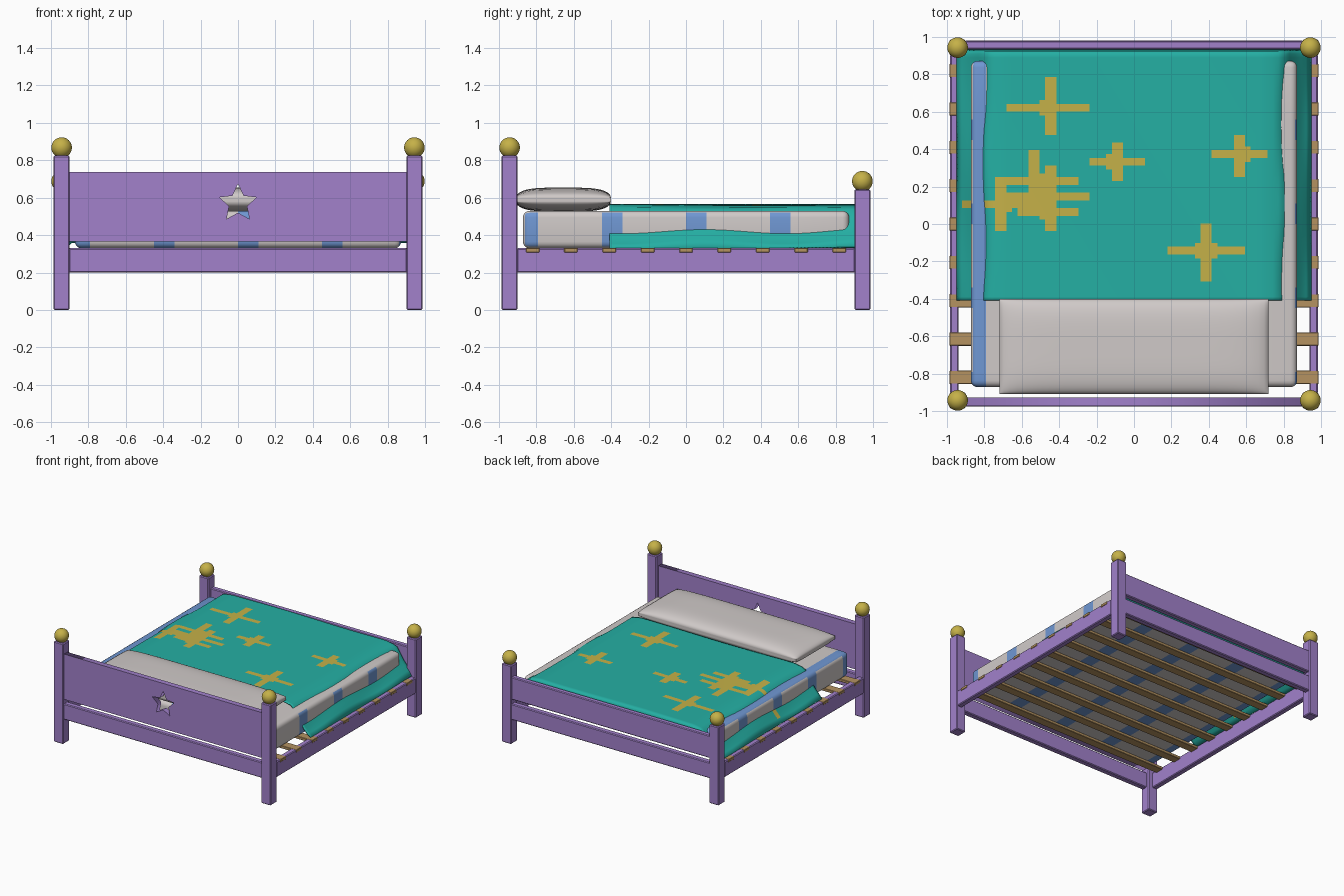
import bpy, bmesh, math
from mathutils import Matrix

if "Cube" in bpy.data.objects:
    bpy.data.objects.remove(bpy.data.objects["Cube"])


def mat(name, r, g, b):
    m = bpy.data.materials.new(name)
    m.diffuse_color = (r, g, b, 1)
    m.use_nodes = True
    m.node_tree.nodes["Principled BSDF"].inputs["Base Color"].default_value = m.diffuse_color
    return m


PURPLE = mat("purple_paint", .36, .22, .60)
GOLD = mat("gold", .56, .44, .065)
TEAL = mat("teal_cloth", .018, .43, .37)
WHITE = mat("off_white_cloth", .63, .59, .58)
BLUE = mat("blue_stripe", .16, .31, .65)
WOOD = mat("slat_wood", .46, .29, .12)


def finish(name, bm, mats, smooth=None):
    me = bpy.data.meshes.new(name)
    bm.to_mesh(me)
    bm.free()
    ob = bpy.data.objects.new(name, me)
    bpy.context.collection.objects.link(ob)
    for m in mats:
        me.materials.append(m)
    if smooth:
        shade(ob, smooth)
    return ob


def select(ob):
    bpy.ops.object.select_all(action='DESELECT')
    ob.select_set(True)
    bpy.context.view_layer.objects.active = ob


def shade(ob, deg):
    select(ob)
    bpy.ops.object.shade_smooth_by_angle(angle=math.radians(deg))


def box_bm(lo, hi, bevel=0.0, segs=1):
    bm = bmesh.new()
    bmesh.ops.create_cube(bm, size=1)
    for v in bm.verts:
        for i in range(3):
            v.co[i] = (lo[i] + hi[i]) / 2 + v.co[i] * (hi[i] - lo[i])
    if bevel:
        bmesh.ops.bevel(bm, geom=bm.edges[:], offset=bevel, segments=segs,
                        profile=0.5, affect='EDGES')
    return bm


def box(name, lo, hi, m, bevel=0.006):
    return finish(name, box_bm(lo, hi, bevel), [m])


# corner posts with ball finials (tall at the head, short at the foot)
for end, y, top in (("head", -.943, .825), ("foot", .943, .645)):
    for side, x in (("left", -.943), ("right", .943)):
        box(f"{end}_post_{side}", (x - .043, y - .043, 0), (x + .043, y + .043, top), PURPLE)
        bm = bmesh.new()
        bmesh.ops.create_uvsphere(bm, u_segments=32, v_segments=16, radius=.055,
                                  matrix=Matrix.Translation((x, y, top + .043)))
        finish(f"{end}_ball_{side}", bm, [GOLD], 40)

# lower rails and foot panel
box("head_rail", (-.905, -.975, .2), (.905, -.927, .33), PURPLE)
box("foot_rail", (-.905, .932, .2), (.905, .98, .33), PURPLE)
box("foot_panel", (-.905, .934, .365), (.905, .978, .55), PURPLE)
for side, s in (("left", -1), ("right", 1)):
    xs = sorted((s * .937, s * .983))
    box(f"side_rail_{side}", (xs[0], -.905, .2), (xs[1], .905, .33), PURPLE)

# headboard panel with a star-shaped hole
cu = bpy.data.curves.new("head_panel", 'CURVE')
cu.dimensions, cu.fill_mode, cu.extrude = '2D', 'BOTH', .022
star = []
for i in range(10):
    a, r = math.pi / 2 + i * math.pi / 5, (.104, .05)[i % 2]
    star.append((r * math.cos(a), .57 + r * math.sin(a)))
for pts in ([(-.905, .365), (.905, .365), (.905, .737), (-.905, .737)], star):
    sp = cu.splines.new('POLY')
    sp.points.add(len(pts) - 1)
    for p, (x, z) in zip(sp.points, pts):
        p.co = (x, z, 0, 1)
    sp.use_cyclic_u = True
cu.materials.append(PURPLE)
panel = bpy.data.objects.new("head_panel", cu)
panel.rotation_euler = (math.pi / 2, 0, 0)
panel.location = (0, -.95, 0)
bpy.context.collection.objects.link(panel)
select(panel)
bpy.ops.object.convert(target='MESH')

# slats
for i in range(9):
    y = (i - 4) * .205
    box(f"slat_{i + 1}", (-.987, y - .036, .308), (.987, y + .036, .331), WOOD, .003)

# mattress with stripes cut into its faces
bm = box_bm((-.872, -.872, .33), (.872, .872, .53), .035, 4)
for axis in range(2):
    for k in range(4):
        for c in (-.9 + .45 * k, -.79 + .45 * k):
            co, no = [0, 0, 0], [0, 0, 0]
            co[axis], no[axis] = c, 1
            bmesh.ops.bisect_plane(bm, geom=bm.verts[:] + bm.edges[:] + bm.faces[:],
                                   plane_co=co, plane_no=no)
bm.normal_update()
for f in bm.faces:
    c = f.calc_center_median()
    t = c.y if abs(f.normal.x) > .7 else c.x
    f.material_index = int((t + .9) % .45 < .11)
finish("mattress", bm, [WHITE, BLUE], 40)

# pillow: two domed sheets meeting at a seam
bm = bmesh.new()
bmesh.ops.create_cube(bm, size=2)
bmesh.ops.subdivide_edges(bm, edges=bm.edges[:], cuts=23, use_grid_fill=True)
for v in bm.verts:
    u, w, t = v.co
    # crowd the grid towards the edges so the rim stays round
    u, w = math.sin(u * math.pi / 2), math.sin(w * math.pi / 2)
    puff = math.sqrt(max(0, (1 - u ** 6) * (1 - w ** 4)))
    v.co = (u * .72, -.655 + w * .253, .59 + t * (.012 + .052 * puff))
finish("pillow", bm, [WHITE], 60)

# blanket: draped sheet, gold crosses coloured by cell
PROFILE = [(0, .563), (.7, .563), (.78, .548), (.80, .53), (.87, .42), (.95, .335)]


def drape(x, y):
    a = abs(x)
    for (x0, z0), (x1, z1) in zip(PROFILE, PROFILE[1:]):
        if a <= x1 + 1e-6:
            z = z0 + (z1 - z0) * (a - x0) / (x1 - x0)
            break
    wave = .003 * math.sin(5 * x + 3 * y)
    if .8 < a < .94:
        wave += .012 * math.sin(7 * y + x)
    return z + wave


# centre x, centre y, half width, half height
CROSSES = [(-.46, .63, .21, .15), (-.1, .33, .15, .11), (.575, .37, .15, .11),
           (.39, -.15, .21, .15), (-.52, .237, .21, .15), (-.46, .15, .21, .16),
           (-.70, .108, .21, .15), (-.46, .063, .15, .11)]


def is_gold(x, y):
    for cx, cy, w, h in CROSSES:
        dx, dy = abs(x - cx), abs(y - cy)
        if (dx < w and dy < .0205) or (dx < .0297 and dy < h) or (dx < .05 and dy < .04):
            return True
    return False


NX, NY = 64, 64
bm = bmesh.new()
rows = []
for j in range(NY + 3):
    y = -.41 + 1.32 * min(j, NY) / NY
    row = []
    for i in range(NX + 1):
        x = -.95 + 1.9 * i / NX
        z = drape(x, y)
        if j == NY + 1:
            co = (x, .926, max(.33, z - .012))
        elif j == NY + 2:
            co = (x, .932, min(z - .02, .36))
        else:
            co = (x, y, z)
        row.append(bm.verts.new(co))
    rows.append(row)
for a, b in zip(rows, rows[1:]):
    for i in range(NX):
        f = bm.faces.new((a[i], a[i + 1], b[i + 1], b[i]))
        c = f.calc_center_median()
        f.material_index = int(is_gold(c.x, c.y))
blanket = finish("blanket", bm, [TEAL, GOLD], 80)
sol = blanket.modifiers.new("thickness", 'SOLIDIFY')
sol.thickness, sol.offset = .008, -1
